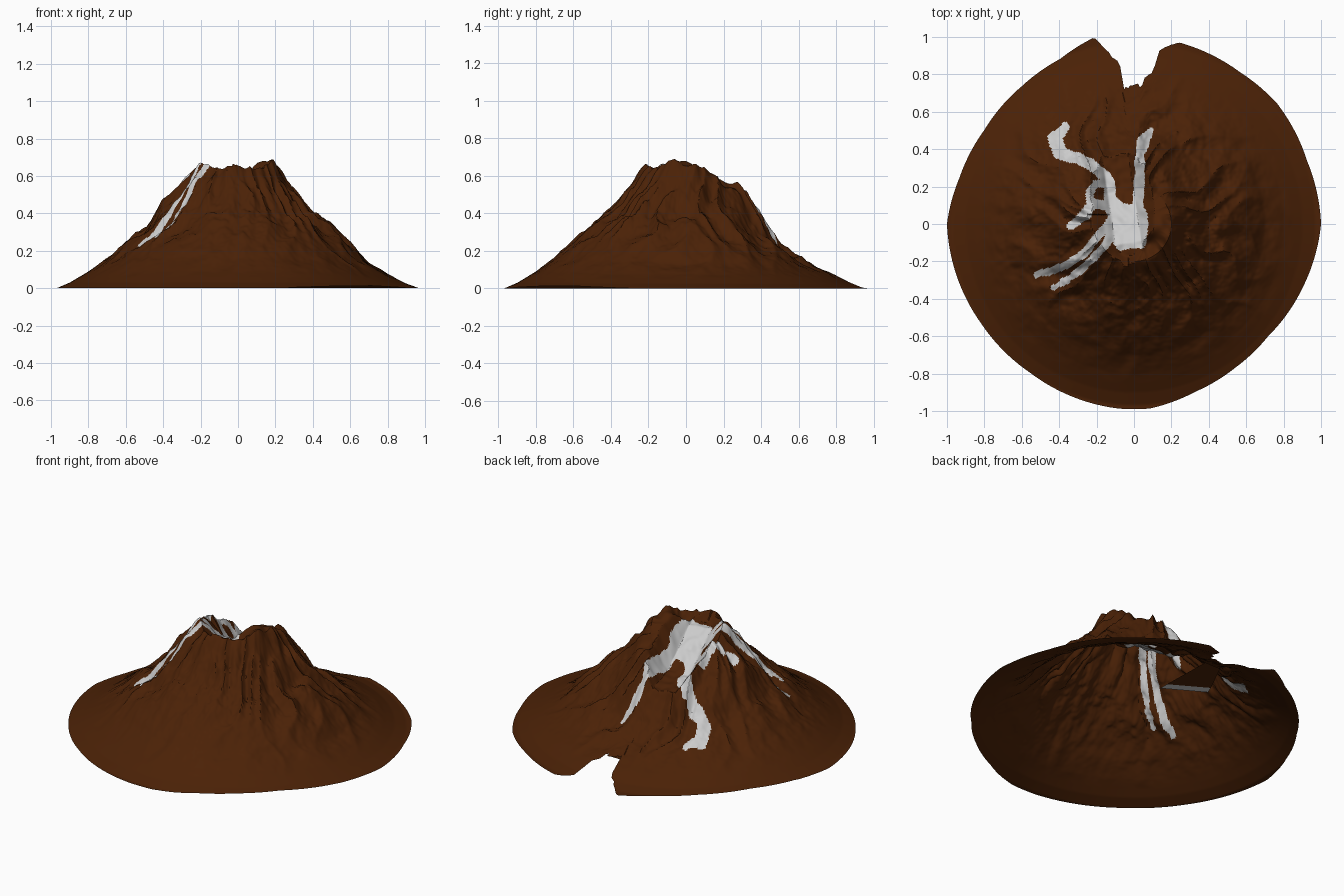
import bpy, math
from mathutils import Vector, noise

if "Cube" in bpy.data.objects:
    bpy.data.objects.remove(bpy.data.objects["Cube"])

N_ANG, N_RAD = 432, 130


def lerp_table(x, xs, ys):
    if x <= xs[0]:
        return ys[0]
    for i in range(len(xs) - 1):
        if x <= xs[i + 1]:
            t = (x - xs[i]) / (xs[i + 1] - xs[i])
            return ys[i] + t * (ys[i + 1] - ys[i])
    return ys[-1]


def seg_dist(p, a, b):
    d = b - a
    t = max(0, min(1, (p - a).dot(d) / d.length_squared))
    return (p - a - d * t).length, t


# Slope profiles in four directions
RADII = [.1, .2, .25, .3, .4, .5, .6, .7, .8, .9, .97]
SLOPES = [
    (0, [.66, .65, .58, .51, .40, .33, .24, .14, .075, .025, 0]),
    (90, [.62, .58, .56, .53, .39, .24, .16, .115, .07, .02, 0]),
    (180, [.65, .64, .61, .56, .45, .32, .24, .155, .09, .03, 0]),
    (270, [.66, .65, .60, .53, .41, .33, .25, .16, .09, .03, 0]),
]
# Local peaks and dips on the rim: x, y, height, spread
BUMPS = [(.17, -.04, .035, .06), (-.22, -.1, .03, .07), (.08, -.11, -.06, .05),
         (-.05, -.22, .02, .06), (.13, .27, .04, .06), (-.3, -.2, -.02, .07)]

# Outline radius by angle, with the ragged notch at the back
OUT_A = [0, 20, 40, 55, 76, 81, 82, 83, 85.5, 87.4, 88, 91, 94.4, 94.9, 96, 99.5, 102,
         114, 129, 148, 165, 180, 200, 213, 235, 250, 265, 275, 290, 305, 320, 340, 360]
OUT_R = [1, .985, 1, .99, 1, .95, .92, .81, .79, .72, .75, .74, .72, .85, .87, .95, 1.02,
         .967, .95, .945, .965, 1, .985, .975, .97, .98, .99, .99, .955, .94, .935, .965, 1]


def outline(deg):
    r = lerp_table(deg, OUT_A, OUT_R)
    if 78 < deg < 101:
        r += .025 * noise.noise((deg * 1.3, 3, 1))
    return r


def height(x, y):
    r, a = math.hypot(x, y), math.atan2(y, x)
    # Cone from blended profiles
    h = 0
    for deg, prof in SLOPES:
        w = max(0, math.cos(a - math.radians(deg))) ** 2
        h += w * lerp_table(r, RADII, prof)
    for bx, by, bz, s in BUMPS:
        h += bz * math.exp(-((x - bx) ** 2 + (y - by) ** 2) / (s * s))
    # Radial gullies and rough rock
    fade = max(0, min(1, (r - .14) / .16)) * max(0, min(1, (.85 - r) / .4))
    twist = a + .6 * r + .25 * noise.noise((x * 4, y * 4, 9))
    ridge = 1 - 2 * abs(noise.noise((4 * math.cos(twist), 4 * math.sin(twist), 3 * r)))
    h += fade * .045 * (ridge - .6)
    h += fade * .03 * noise.fractal((x * 7, y * 7, 2), .8, 2, 4)
    if r < .4:
        h += .03 * min(1, (.4 - r) / .15) * noise.noise((x * 13, y * 13, 5))
    # Crater breached towards the back
    d, t = seg_dist(Vector((x, y)), Vector((-.03, -.1)), Vector((-.1, .36)))
    floor = max(.60 - .3 * t, .47 - .08 * t) + .012 * noise.noise((x * 20, y * 20, 1))
    wall = 1.0 if x < -.03 and y < .05 else 1.5
    return max(0, min(h, floor + wall * max(0, d - .07)))


# Lava paths: x, y, half width
FLOWS = [
    [(-.07, -.1, .04), (.03, -.09, .04), (.01, .04, .06), (-.1, .07, .05), (-.05, -.02, .07)],
    [(.02, .08, .03), (.03, .25, .028), (.03, .36, .025), (.05, .44, .035), (.09, .5, .015)],
    [(-.06, .05, .05), (-.13, .13, .035), (-.13, .22, .03), (-.2, .3, .03), (-.3, .35, .03),
     (-.4, .38, .035), (-.42, .46, .04), (-.37, .52, .025)],
    [(-.12, .1, .03), (-.22, .11, .025), (-.26, .05, .03), (-.34, -.01, .02)],
    [(-.13, .21, .025), (-.21, .22, .02), (-.24, .16, .02), (-.23, .1, .02)],
    [(-.08, .06, .03), (-.19, -.06, .022), (-.27, -.16, .022), (-.38, -.23, .02), (-.52, -.27, .02)],
    [(-.1, 0, .03), (-.15, -.11, .022), (-.23, -.2, .02), (-.33, -.28, .02), (-.43, -.34, .014)],
]
SEGS = [(Vector(a[:2]), Vector(b[:2]), a[2], b[2]) for p in FLOWS for a, b in zip(p, p[1:])]


def is_lava(x, y):
    if math.hypot(x, y) > .68:
        return False
    p = Vector((x, y))
    wob = .008 * noise.noise((x * 20, y * 20, 0))
    for a, b, wa, wb in SEGS:
        d, t = seg_dist(p, a, b)
        if d + wob < wa + t * (wb - wa):
            return True
    return False


# Polar grid shared by rock and lava
verts = [(0, 0, height(0, 0))]
for i in range(N_ANG):
    deg = 360 * i / N_ANG
    edge, a = outline(deg), math.radians(deg)
    for j in range(1, N_RAD + 1):
        t = j / N_RAD
        r = t * (1 + (edge - 1) * t * t)
        x, y = r * math.cos(a), r * math.sin(a)
        verts.append((x, y, height(x, y)))


def vid(i, j):
    return 0 if j == 0 else 1 + (i % N_ANG) * N_RAD + j - 1


rock, lava = [], []
for i in range(N_ANG):
    for j in range(N_RAD):
        f = [vid(i, j), vid(i, j + 1), vid(i + 1, j + 1), vid(i + 1, j)]
        if j == 0:
            f.pop()
        cx = sum(verts[k][0] for k in f) / len(f)
        cy = sum(verts[k][1] for k in f) / len(f)
        (lava if is_lava(cx, cy) else rock).append(f)


def make_surface(name, pts, faces, color):
    used = {k: n for n, k in enumerate(sorted({k for f in faces for k in f}))}
    me = bpy.data.meshes.new(name)
    me.from_pydata([pts[k] for k in used], [], [[used[k] for k in f] for f in faces])
    ob = bpy.data.objects.new(name, me)
    bpy.context.collection.objects.link(ob)
    mat = bpy.data.materials.new(name)
    mat.diffuse_color = color
    mat.use_nodes = True
    mat.node_tree.nodes["Principled BSDF"].inputs["Base Color"].default_value = mat.diffuse_color
    me.materials.append(mat)
    bpy.ops.object.select_all(action='DESELECT')
    ob.select_set(True)
    bpy.context.view_layer.objects.active = ob
    bpy.ops.object.shade_smooth_by_angle(angle=math.radians(35))


BROWN, WHITE = (.07, .0155, .002, 1), (.8, .8, .8, 1)
make_surface("mountain_slopes", verts, rock, BROWN)
make_surface("lava_flows", verts, lava, WHITE)

# Broken shelf folded in beneath the notch, with a lava tip
shelf = [(.06, .71, .07), (-.05, .71, .07), (-.14, .52, .06), (.08, .39, .06),
         (-.16, .47, .06), (.08, .33, .06)]
make_surface("notch_shelf", shelf, [(0, 1, 2, 3)], BROWN)
make_surface("shelf_lava_tip", shelf, [(3, 2, 4, 5)], WHITE)
